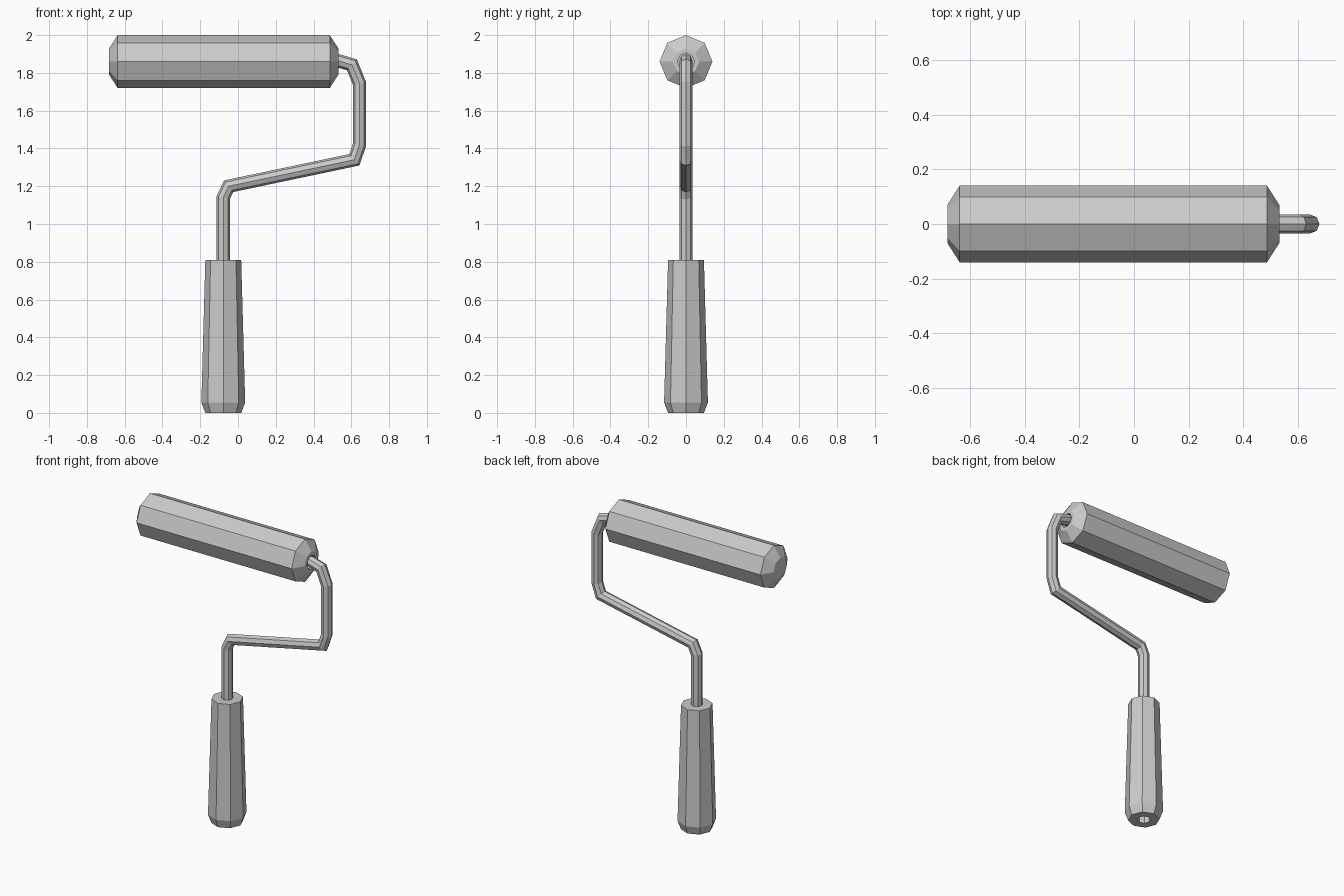
import bpy, bmesh
from math import cos, sin, pi
from mathutils import Vector

if "Cube" in bpy.data.objects:
    bpy.data.objects.remove(bpy.data.objects["Cube"])

SIDES = 8


def loft(name, rings):
    """Skin a series of rings, closing both ends."""
    bm = bmesh.new()
    loops = [[bm.verts.new(p) for p in ring] for ring in rings]
    for a, b in zip(loops, loops[1:]):
        for i in range(SIDES):
            j = (i + 1) % SIDES
            bm.faces.new((a[i], a[j], b[j], b[i]))
    bm.faces.new(loops[0][::-1])
    bm.faces.new(loops[-1])
    bmesh.ops.recalc_face_normals(bm, faces=bm.faces)
    mesh = bpy.data.meshes.new(name)
    bm.to_mesh(mesh)
    bm.free()
    obj = bpy.data.objects.new(name, mesh)
    bpy.context.collection.objects.link(obj)
    return obj


def ring(center, u, v, ru, rv):
    angles = [2 * pi * i / SIDES for i in range(SIDES)]
    return [center + u * ru * cos(a) + v * rv * sin(a) for a in angles]


def turned(name, origin, axis, u, v, profile):
    """Octagonal turned part from (distance along axis, radius) pairs."""
    return loft(name, [ring(origin + axis * d, u, v, r, r) for d, r in profile])


def bent_rod(name, points, radius):
    """Rod in the XZ plane with mitred bends."""
    pts = [Vector((x, 0, z)) for x, z in points]
    rings = []
    for i, p in enumerate(pts):
        d_in = (p - pts[max(i - 1, 0)]).normalized() if i else (pts[1] - p).normalized()
        d_out = (pts[i + 1] - p).normalized() if i < len(pts) - 1 else d_in
        t = (d_in + d_out).normalized()
        side = Vector((t.z, 0, -t.x))
        rings.append(ring(p, side, Y, radius / t.dot(d_in), radius))
    return loft(name, rings)


X, Y, Z = Vector((1, 0, 0)), Vector((0, 1, 0)), Vector((0, 0, 1))

# Grip with a hanging recess in its base
turned("handle", Vector((-0.078, 0, 0)), Z, X, Y,
       [(0.10, 0.042), (0, 0.042), (0, 0.095), (0.055, 0.116), (0.81, 0.095)])

# Roller sleeve: closed left end, socket in the right end
turned("roller", Vector((0, 0, 1.86)), X, Y, Z,
       [(-0.682, 0.07), (-0.637, 0.14), (0.486, 0.14), (0.531, 0.07),
        (0.531, 0.045), (0.45, 0.045)])

# Bent wire frame joining grip and roller
bent_rod("frame", [(-0.078, 0.70), (-0.078, 1.14), (-0.05, 1.2), (0.616, 1.34),
                   (0.643, 1.418), (0.643, 1.745), (0.603, 1.843),
                   (0.531, 1.864), (0.44, 1.864)], 0.035)
